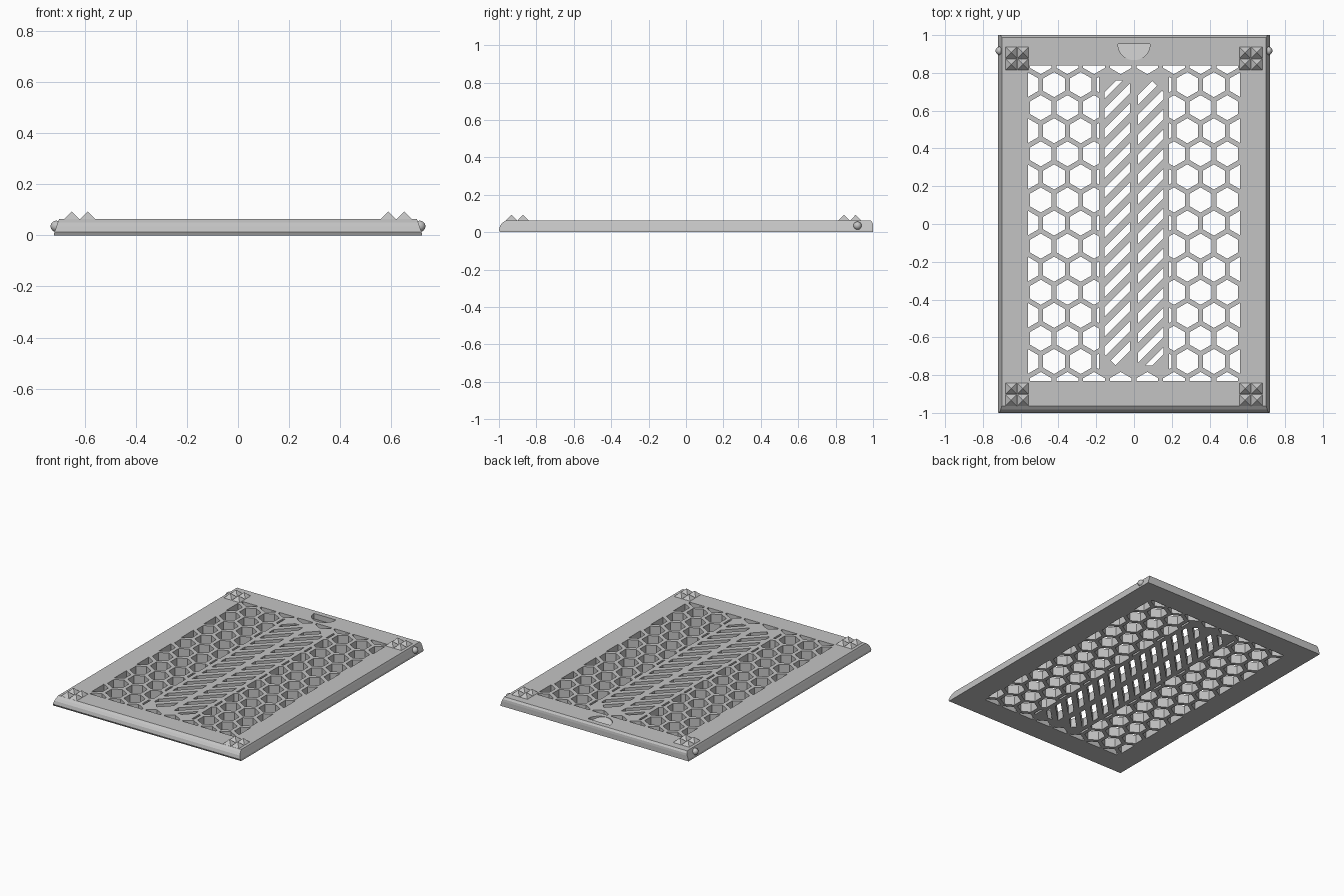
import bpy, bmesh, math
from mathutils import Vector

cube = bpy.data.objects.get("Cube")
if cube:
    bpy.data.objects.remove(cube, do_unlink=True)

grey = bpy.data.materials.new("light_grey")
grey.use_nodes = True
colour = (0.55, 0.55, 0.55, 1)
grey.diffuse_color = colour
grey.node_tree.nodes["Principled BSDF"].inputs["Base Color"].default_value = colour

TOP = 0.063
MID = 0.005          # centre of the perforated window in y


def make_object(name, bm):
    bmesh.ops.recalc_face_normals(bm, faces=bm.faces[:])
    mesh = bpy.data.meshes.new(name)
    bm.to_mesh(mesh)
    bm.free()
    mesh.materials.append(grey)
    obj = bpy.data.objects.new(name, mesh)
    bpy.context.collection.objects.link(obj)
    return obj


def loft(bm, rings):
    """Skin a stack of equal-length point rings and cap both ends."""
    rows = [[bm.verts.new(p) for p in ring] for ring in rings]
    for a, b in zip(rows, rows[1:]):
        for i in range(len(a)):
            j = (i + 1) % len(a)
            bm.faces.new((a[i], a[j], b[j], b[i]))
    bm.faces.new(rows[0][::-1])
    bm.faces.new(rows[-1])


def clip(poly, nx, ny, limit):
    """Keep the part of a convex polygon where nx*x + ny*y <= limit."""
    normal, out = Vector((nx, ny)), []
    for i, a in enumerate(poly):
        b = poly[(i + 1) % len(poly)]
        da, db = normal.dot(a) - limit, normal.dot(b) - limit
        if da <= 0:
            out.append(a)
        if da * db < 0:
            out.append(a.lerp(b, da / (da - db)))
    return out


def area(poly):
    return abs(sum(poly[i - 1].cross(p) for i, p in enumerate(poly))) / 2


def punch(bm, poly):
    """Add a through-hole prism, leaving out slivers."""
    if len(poly) > 2 and area(poly) > 0.0006:
        loft(bm, [[(p.x, p.y, z) for p in poly] for z in (-0.05, 0.15)])


# Tapered panel body: height, half width, front y, back y
body = bmesh.new()
levels = [(0, 0.72, -0.994, 1), (0.012, 0.718, -1, 1), (0.035, 0.71, -0.994, 1),
          (0.05, 0.705, -0.982, 0.998), (TOP, 0.70, -0.964, 0.988)]
loft(body, [[(-w, f, z), (w, f, z), (w, b, z), (-w, b, z)] for z, w, f, b in levels])
panel = make_object("vent_panel", body)

cuts = bmesh.new()

# Honeycomb holes, clipped to the window and to the central slatted strip
PITCH, RADIUS, STRIP = 0.141, 0.0665, 0.185
for row in range(-7, 8):
    cy = MID + row * PITCH * math.sqrt(3) / 2
    shift = PITCH / 2 if row % 2 else 0
    for col in range(-5, 6):
        cx = col * PITCH + shift
        cell = [Vector((cx + RADIUS * math.sin(k * math.pi / 3),
                        cy + RADIUS * math.cos(k * math.pi / 3))) for k in range(6)]
        for nx, ny, limit in ((1, 0, 0.562), (-1, 0, 0.562),
                              (0, 1, 0.835 + MID), (0, -1, 0.835 - MID)):
            cell = clip(cell, nx, ny, limit)
        if abs(row) < 7:
            side = 1 if cx > 0 else -1
            cell = clip(cell, -side, 0, -STRIP)
        punch(cuts, cell)

# Diagonal slots of the strip, joined by a narrow central spine
STEP, GAP = 0.105, 0.052
for k in range(-10, 11):
    c = MID + k * STEP
    slot = [Vector((x, x + c + d)) for x, d in
            ((-0.155, -GAP / 2), (0.155, -GAP / 2), (0.155, GAP / 2), (-0.155, GAP / 2))]
    slot = clip(clip(slot, 0, 1, 0.755 + MID), 0, -1, 0.755 - MID)
    for sx in (-1, 1):
        for sy in (-1, 1):
            slot = clip(slot, sx, sy, 0.85 + sy * MID)
    for side in (-1, 1):
        punch(cuts, clip(slot, side, 0, -0.022))

# Half-round thumb notch with a floor sloping down towards the back
arc = [(0.085 * math.cos(a), 0.952 + 0.085 * math.sin(a))
       for a in (math.pi * (1 + i / 20) for i in range(21))]
loft(cuts, [[(x, y, 0.061 - 0.035 * (y - 0.867) / 0.085) for x, y in arc],
            [(x, y, 0.15) for x, y in arc]])

cutter = make_object("hole_cutter", cuts)
cutter.hide_render = True
cutter.hide_viewport = True
cut = panel.modifiers.new("holes", "BOOLEAN")
cut.operation = "DIFFERENCE"
cut.solver = "EXACT"
cut.object = cutter

# Bake the cut so the helper can go
mesh = bpy.data.meshes.new_from_object(
    panel.evaluated_get(bpy.context.evaluated_depsgraph_get()))
panel.modifiers.clear()
panel.data = mesh
bpy.data.objects.remove(cutter, do_unlink=True)

# Pyramid grip studs, two by two at each corner
for side, label in ((-1, "right"), (1, "left")):
    for end, ys in (("front", (-0.933, -0.871)), ("back", (0.845, 0.907))):
        bm = bmesh.new()
        for x in (0.588, 0.650):
            for y in ys:
                h = 0.0305
                base = [bm.verts.new((side * x + sx * h, y + sy * h, TOP - 0.001))
                        for sx, sy in ((-1, -1), (1, -1), (1, 1), (-1, 1))]
                tip = bm.verts.new((side * x, y, 0.093))
                bm.faces.new(base[::-1])
                for i in range(4):
                    bm.faces.new((base[i], base[(i + 1) % 4], tip))
        make_object(f"{end}_{label}_grip_studs", bm)

    # Round snap nub on the side edge
    bm = bmesh.new()
    bmesh.ops.create_uvsphere(bm, u_segments=24, v_segments=12, radius=0.022)
    bmesh.ops.translate(bm, verts=bm.verts[:], vec=(side * 0.711, 0.917, 0.035))
    for face in bm.faces:
        face.smooth = True
    make_object(f"{label}_snap_nub", bm)
